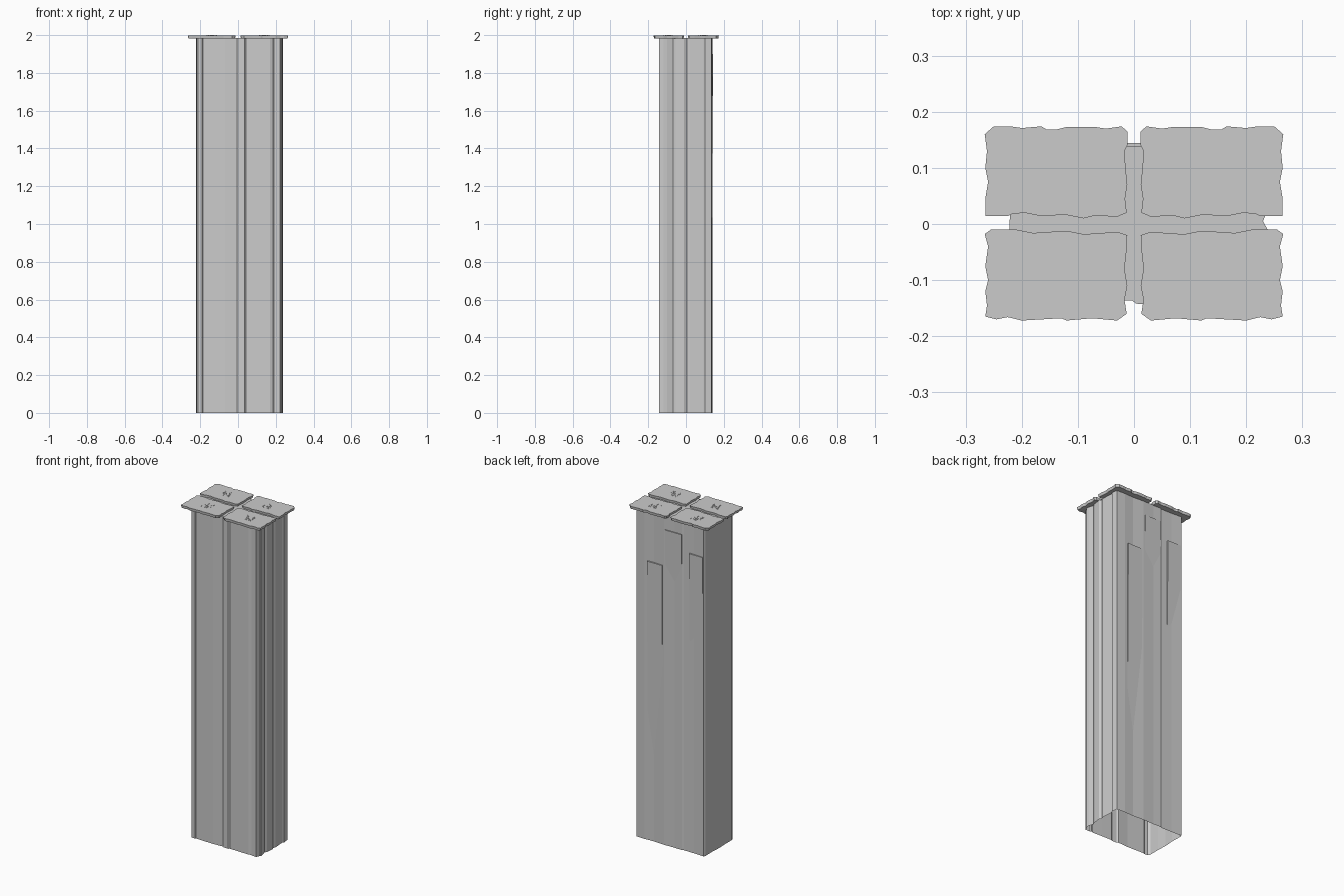
import bpy, bmesh

TOP = 1.985


def finish(name, bm):
    bmesh.ops.recalc_face_normals(bm, faces=bm.faces)
    me = bpy.data.meshes.new(name)
    bm.to_mesh(me)
    bm.free()
    ob = bpy.data.objects.new(name, me)
    bpy.context.collection.objects.link(ob)
    return ob


def prism(bm, low, high, z0, z1, bottom=True):
    a = [bm.verts.new((x, y, z0)) for x, y in low]
    b = [bm.verts.new((x, y, z1)) for x, y in high]
    n = len(a)
    for i in range(n):
        j = (i + 1) % n
        bm.faces.new((a[i], a[j], b[j], b[i]))
    bm.faces.new(b)
    if bottom:
        bm.faces.new(a[::-1])


def box(bm, x0, x1, y0, y1, z0, z1):
    p = [(x0, y0), (x1, y0), (x1, y1), (x0, y1)]
    prism(bm, p, p, z0, z1)


# Hollow shaft: uneven wall outline, open at the bottom
wall = [(-.22, -.125), (-.212, -.138), (-.19, -.14), (-.185, -.136), (-.13, -.138),
        (-.07, -.14), (-.004, -.136), (.004, -.142), (.035, -.144), (.042, -.138),
        (.11, -.14), (.17, -.142), (.185, -.136), (.19, -.142), (.222, -.144),
        (.23, -.12), (.236, -.118), (.234, -.1), (.225, -.07), (.233, -.055),
        (.238, -.01), (.23, .005), (.236, .02), (.232, .09), (.238, .1), (.234, .135),
        (.18, .138), (.12, .135), (.05, .14), (-.02, .138), (-.07, .14), (-.08, .135),
        (-.15, .136), (-.215, .14), (-.22, .13), (-.218, .06), (-.222, 0), (-.219, -.06)]
bm = bmesh.new()
prism(bm, wall, wall, 0, TOP, bottom=False)
finish("shaft", bm)

# Thin tapering slivers raised on the back wall
bm = bmesh.new()
for x0, x1, z0, z1 in [(.06, .16, .46, 1.68), (-.07, .04, 1.43, 1.90), (-.21, -.12, 1.2, 1.80)]:
    low = [(x0, .132), (x1, .132), (x1, .1345), (x0, .1345)]
    high = [(x0, .132), (x1, .132), (x1, .144), (x0, .144)]
    prism(bm, low, high, z0, z1)
finish("back_slivers", bm)

# Cap slabs with chipped edges: two outlines, mirrored to the right
back = [(-.265, .014), (-.225, .014), (-.217, .018), (-.195, .02), (-.17, .015), (-.12, .016),
        (-.09, .01), (-.07, .015), (-.03, .013), (-.013, .02), (-.016, .045), (-.012, .07),
        (-.015, .1), (-.017, .13), (-.012, .14), (-.012, .165), (-.022, .174), (-.05, .17),
        (-.07, .173), (-.12, .173), (-.14, .168), (-.155, .168), (-.165, .174), (-.2, .171),
        (-.22, .174), (-.25, .174), (-.266, .16), (-.262, .13), (-.265, .1), (-.26, .075),
        (-.265, .045)]
front = [(-.265, -.165), (-.245, -.17), (-.225, -.166), (-.2, -.172), (-.13, -.168),
         (-.12, -.172), (-.075, -.168), (-.03, -.172), (-.013, -.16), (-.017, -.135),
         (-.012, -.11), (-.017, -.08), (-.013, -.045), (-.012, -.02), (-.03, -.014),
         (-.07, -.017), (-.09, -.018), (-.12, -.012), (-.18, -.016), (-.21, -.01),
         (-.255, -.01), (-.266, -.018), (-.26, -.04), (-.265, -.075), (-.26, -.1),
         (-.265, -.12), (-.262, -.145)]
for name, outline, cy in (("back", back, .0935), ("front", front, -.0915)):
    for side, s in (("left", 1), ("right", -1)):
        up = [(x * s, y) for x, y in outline]
        cx = -.139 * s
        low = [(cx + (x - cx) * .97, cy + (y - cy) * .97) for x, y in up]
        bm = bmesh.new()
        prism(bm, low, up, TOP - .002, 1.9992)
        finish(f"{name}_{side}_slab", bm)

        # Inlay of small tiles: central grid inside two dashed square rings
        bm = bmesh.new()
        for i in (-1, 0, 1):
            for j in (-1, 0, 1):
                x, y = cx + i * .008, cy + j * .008
                box(bm, x - .0036, x + .0036, y - .0036, y + .0036, 1.998, 2)
        for r, n in ((.017, 2), (.0255, 3)):
            for k in range(-n, n + 1):
                t = k * r / n
                for e in (-r, r):
                    box(bm, cx + t - .002, cx + t + .002, cy + e - .0008, cy + e + .0008, 1.998, 2)
                    if abs(k) < n:
                        box(bm, cx + e - .0008, cx + e + .0008, cy + t - .002, cy + t + .002, 1.998, 2)
        finish(f"{name}_{side}_inlay", bm)
